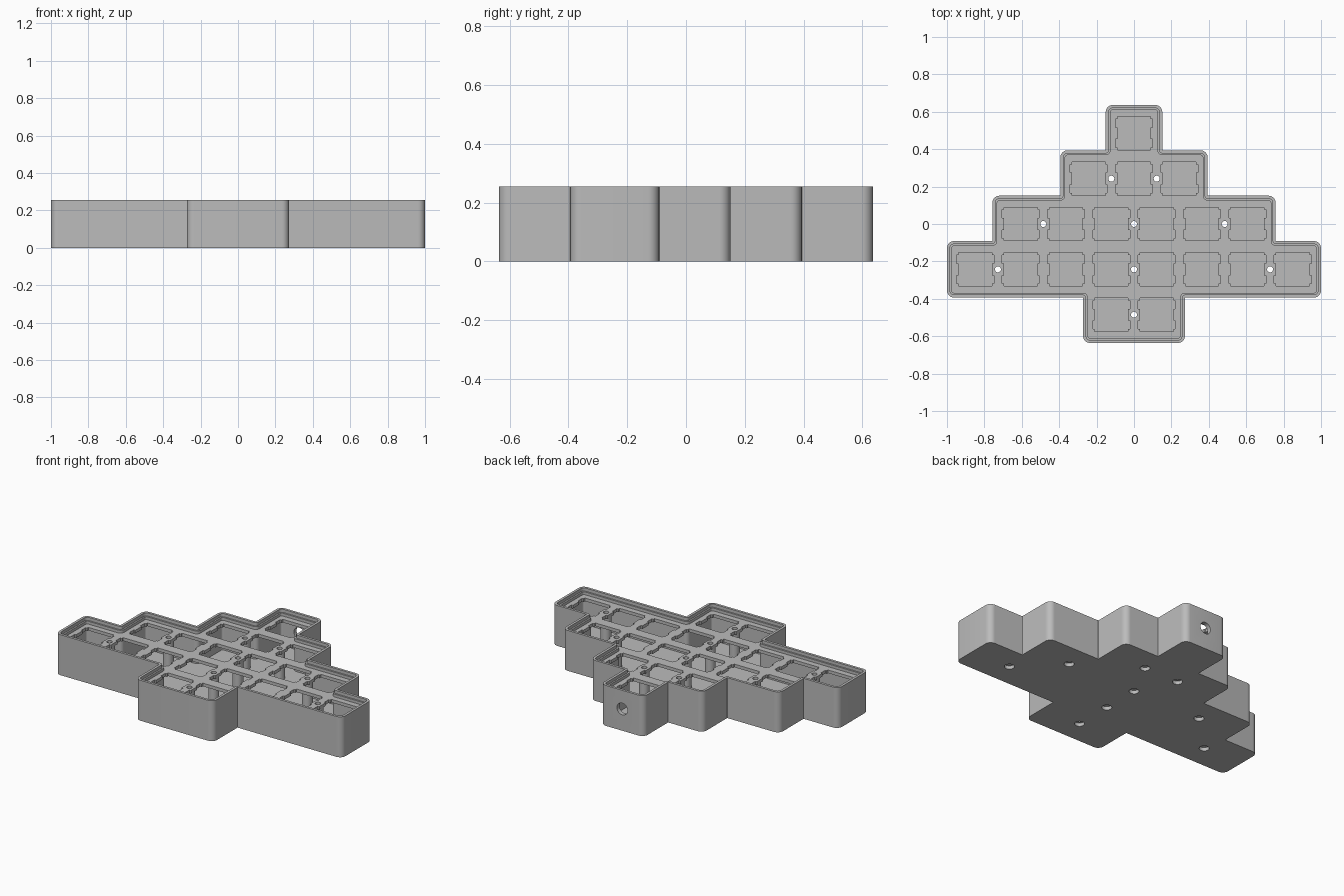
import bpy, bmesh, math
from mathutils import Vector

if "Cube" in bpy.data.objects:
    bpy.data.objects.remove(bpy.data.objects["Cube"])

PITCH = 0.2425            # key spacing
MM = PITCH / 19.05
ROWS = [1, 3, 6, 8, 2]    # keys per row, back to front
ROW_Y = [(2 - i) * PITCH for i in range(len(ROWS))]

grey = bpy.data.materials.new("plain grey")
grey.use_nodes = True
grey.diffuse_color = (0.5, 0.5, 0.5, 1)
grey.node_tree.nodes["Principled BSDF"].inputs["Base Color"].default_value = (0.5, 0.5, 0.5, 1)


def stepped_outline(d):
    """Stepped outline of the key field, grown by d, with rounded corners."""
    half = [n * PITCH / 2 + d for n in ROWS]
    right = [(half[0], ROW_Y[0] + PITCH / 2 + d)]
    for i in range(len(ROWS) - 1):
        edge = ROW_Y[i] - PITCH / 2
        y = edge + d if half[i + 1] > half[i] else edge - d
        right += [(half[i], y), (half[i + 1], y)]
    right.append((half[-1], ROW_Y[-1] - PITCH / 2 - d))
    corners = [Vector(p) for p in right + [(-x, y) for x, y in reversed(right)]]
    pts = []
    for i, c in enumerate(corners):
        a = (corners[i - 1] - c).normalized()
        b = (corners[(i + 1) % len(corners)] - c).normalized()
        convex = a.cross(b) > 0
        r = 0.008 + d if convex else max(0.031 - d, 0.001)
        for k in range(9):
            t = k / 8 * math.pi / 2
            pts.append(c + a * r * (1 - math.sin(t)) + b * r * (1 - math.cos(t)))
    return pts


def circle(r, x=0, y=0, n=32):
    return [(x + r * math.cos(2 * math.pi * k / n),
             y + r * math.sin(2 * math.pi * k / n)) for k in range(n)]


def key_cutout(x, y):
    """Square switch opening with two clip notches on each side."""
    side = [(7, -7), (7, -6), (7.8, -6), (7.8, -2.5), (7, -2.5),
            (7, 2.5), (7.8, 2.5), (7.8, 6), (7, 6), (7, 7)]
    return [(x + s * u * MM, y + s * v * MM) for s in (1, -1) for u, v in side]


def loft(bm, sections):
    """Closed solid through a list of (outline, height)."""
    rings = [[bm.verts.new((p[0], p[1], z)) for p in pts] for pts, z in sections]
    for lo, hi in zip(rings, rings[1:]):
        n = len(lo)
        for i in range(n):
            j = (i + 1) % n
            bm.faces.new((lo[i], lo[j], hi[j], hi[i]))
    bm.faces.new(rings[0][::-1])
    bm.faces.new(rings[-1])


def make(name, solids):
    bm = bmesh.new()
    for sections in solids:
        loft(bm, sections)
    bmesh.ops.recalc_face_normals(bm, faces=bm.faces)
    mesh = bpy.data.meshes.new(name)
    bm.to_mesh(mesh)
    bm.free()
    mesh.materials.append(grey)
    ob = bpy.data.objects.new(name, mesh)
    bpy.context.scene.collection.objects.link(ob)
    return ob


def finish(ob, cutters):
    """Cut, bake the cuts, and shade smooth with sharp edges kept."""
    for c in cutters:
        m = ob.modifiers.new("cut", "BOOLEAN")
        m.operation = "DIFFERENCE"
        m.solver = "EXACT"
        m.object = c
    bpy.context.view_layer.update()
    deps = bpy.context.evaluated_depsgraph_get()
    mesh = bpy.data.meshes.new_from_object(ob.evaluated_get(deps))
    ob.modifiers.clear()
    ob.data = mesh
    bpy.ops.object.select_all(action="DESELECT")
    ob.select_set(True)
    bpy.context.view_layer.objects.active = ob
    bpy.ops.object.shade_smooth_by_angle(angle=math.radians(30))


# Screw positions: mirrored pairs and centre screws
screws = [(0, ROW_Y[2]), (0, ROW_Y[3]), (0, ROW_Y[4])]
for columns, row in ((0.5, 1), (2, 2), (3, 3)):
    screws += [(s * columns * PITCH, ROW_Y[row]) for s in (1, -1)]

# Cutters
screw_cutter = make("screw_cutter", [
    [(circle(0.029, x, y), -0.02), (circle(0.029, x, y), 0.022),
     (circle(0.016, x, y), 0.0225), (circle(0.016, x, y), 0.3)] for x, y in screws])
key_cutter = make("key_cutter", [
    [(key_cutout((k - (n - 1) / 2) * PITCH, y), z) for z in (0.15, 0.3)]
    for n, y in zip(ROWS, ROW_Y) for k in range(n)])
port_cutter = make("port_cutter", [[(circle(0.037), -0.06), (circle(0.037), 0.06)]])
port_cutter.rotation_euler.x = math.pi / 2
port_cutter.location = (0, 0.63, 0.137)
cutters = [screw_cutter, key_cutter, port_cutter]

# Case: outer wall, stepped rim, cavity and floor
case = make("case", [[(stepped_outline(d), z) for d, z in (
    (0.03, 0), (0.03, 0.255), (0.014, 0.255), (0.014, 0.235),
    (0.004, 0.235), (0.004, 0.03))]])
finish(case, [screw_cutter, port_cutter])

# Switch plate set inside the rim
plate = make("switch_plate", [[(stepped_outline(0.005), z) for z in (0.197, 0.217)]])
finish(plate, [key_cutter, screw_cutter])

# Screw posts between floor and plate
posts = make("screw_posts", [
    [(circle(0.031, x, y), z) for z in (0.028, 0.198)] for x, y in screws])
finish(posts, [screw_cutter])

for c in cutters:
    bpy.data.objects.remove(c)
